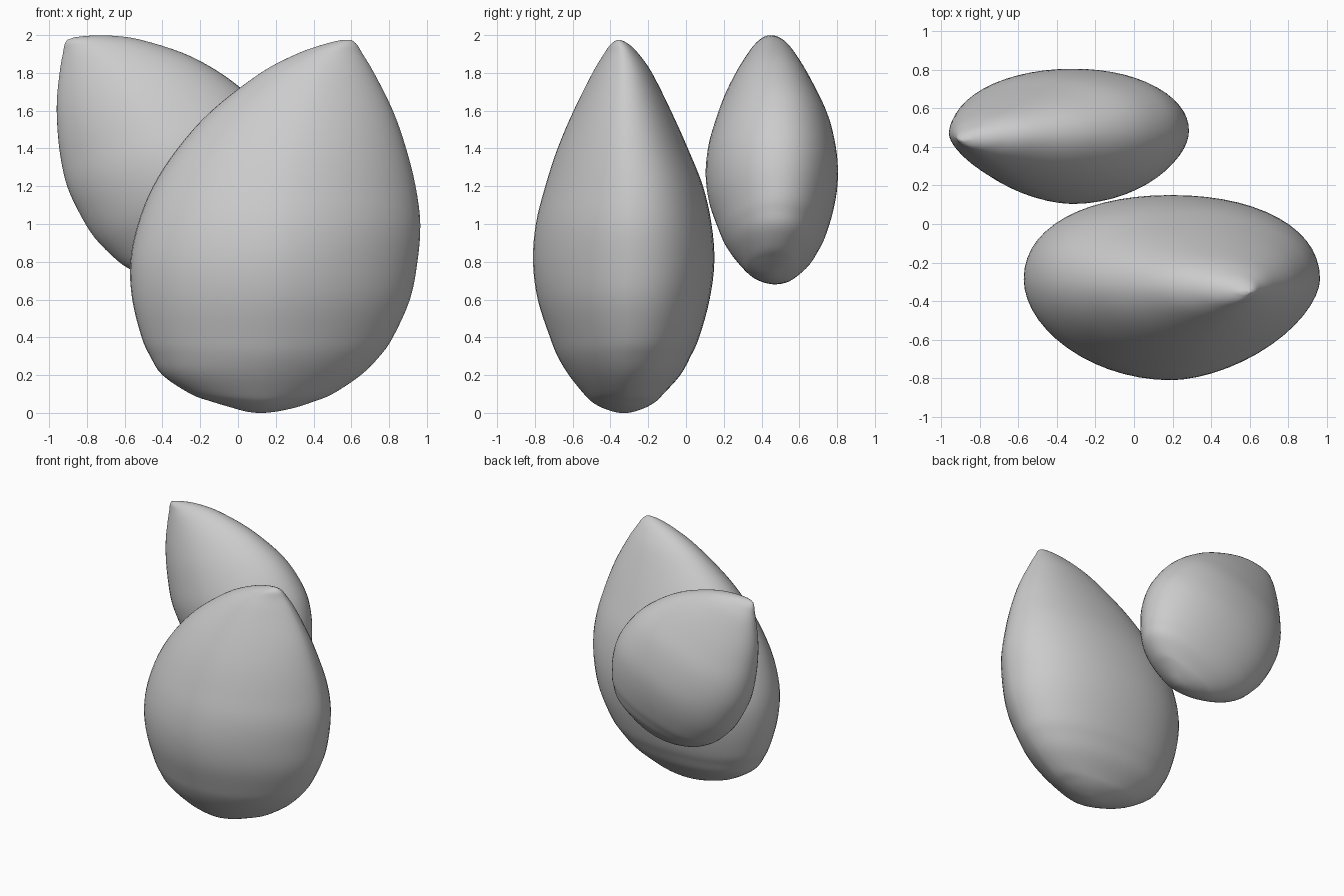
import bpy, bmesh, math
from mathutils import Matrix, Vector

if "Cube" in bpy.data.objects:
    bpy.data.objects.remove(bpy.data.objects["Cube"])

# Seed outline: height, left x, right x, front y, back y
LEVELS = [
    (0.00, 0.10, 0.14, -0.35, -0.31), (0.008, 0.04, 0.21, -0.39, -0.27),
    (0.03, -0.04, 0.31, -0.45, -0.21), (0.06, -0.14, 0.40, -0.50, -0.16),
    (0.10, -0.25, 0.50, -0.54, -0.12), (0.20, -0.40, 0.65, -0.62, -0.03),
    (0.30, -0.465, 0.75, -0.68, 0.025), (0.40, -0.51, 0.82, -0.72, 0.07),
    (0.60, -0.56, 0.91, -0.785, 0.125), (0.80, -0.57, 0.95, -0.81, 0.15),
    (1.00, -0.53, 0.965, -0.795, 0.135), (1.20, -0.45, 0.94, -0.745, 0.09),
    (1.40, -0.32, 0.89, -0.68, 0.01), (1.60, -0.14, 0.82, -0.595, -0.08),
    (1.80, 0.12, 0.72, -0.495, -0.18), (1.90, 0.31, 0.66, -0.435, -0.25),
    (1.95, 0.45, 0.63, -0.40, -0.30), (1.975, 0.55, 0.60, -0.365, -0.345),
]
SIDES, STEPS = 56, 4


def smooth_levels(rows):
    """Catmull-Rom interpolation between the outline rows."""
    out = []
    for i in range(len(rows) - 1):
        a, b, c, d = (rows[max(0, min(len(rows) - 1, i + k))] for k in (-1, 0, 1, 2))
        for s in range(STEPS):
            t = s / STEPS
            out.append([0.5 * (2 * q + (r - p) * t + (2 * p - 5 * q + 4 * r - w) * t * t
                               + (3 * q - p - 3 * r + w) * t ** 3)
                        for p, q, r, w in zip(a, b, c, d)])
    return out + [list(rows[-1])]


def section_point(a):
    """Unit lemon section, flatter on its front right side."""
    c, s = math.cos(a), math.sin(a)
    p = 2.08 if s >= 0 else (1.72 if c > 0 else 1.95)
    x = math.copysign(abs(c) ** (2 / p), c)
    y = math.copysign(abs(s) ** (2 / p), s)
    return x, y + 0.09 * c * c


def seed_mesh():
    bm = bmesh.new()
    rings = []
    for z, xl, xr, yf, yb in smooth_levels(LEVELS):
        ring = []
        for k in range(SIDES):
            x, y = section_point(2 * math.pi * k / SIDES)
            ring.append(bm.verts.new(((xl + xr) / 2 + (xr - xl) / 2 * x,
                                      (yf + yb) / 2 + (yb - yf) / 2 * y, z)))
        rings.append(ring)
    for lo, hi in zip(rings, rings[1:]):
        for k in range(SIDES):
            n = (k + 1) % SIDES
            bm.faces.new((lo[k], lo[n], hi[n], hi[k]))
    bm.faces.new(rings[0][::-1])
    bm.faces.new(rings[-1])
    bmesh.ops.recalc_face_normals(bm, faces=bm.faces)
    for f in bm.faces:
        f.smooth = True
    me = bpy.data.meshes.new("seed")
    bm.to_mesh(me)
    bm.free()
    return me


# Large front seed
mesh = seed_mesh()
large = bpy.data.objects.new("large_seed", mesh)
bpy.context.collection.objects.link(large)

# Small rear seed: same form, mirrored, tilted about its tip and scaled
small = bpy.data.objects.new("small_seed", mesh.copy())
bpy.context.collection.objects.link(small)
small.data.transform(
    Matrix.Translation(Vector((-0.89, 0.44, 1.98)))
    @ Matrix.Rotation(math.radians(-20.5), 4, 'Y')
    @ Matrix.Diagonal((-0.745, 0.73, 0.75, 1))
    @ Matrix.Translation(Vector((-0.58, 0.35, -1.975))))
small.data.flip_normals()
